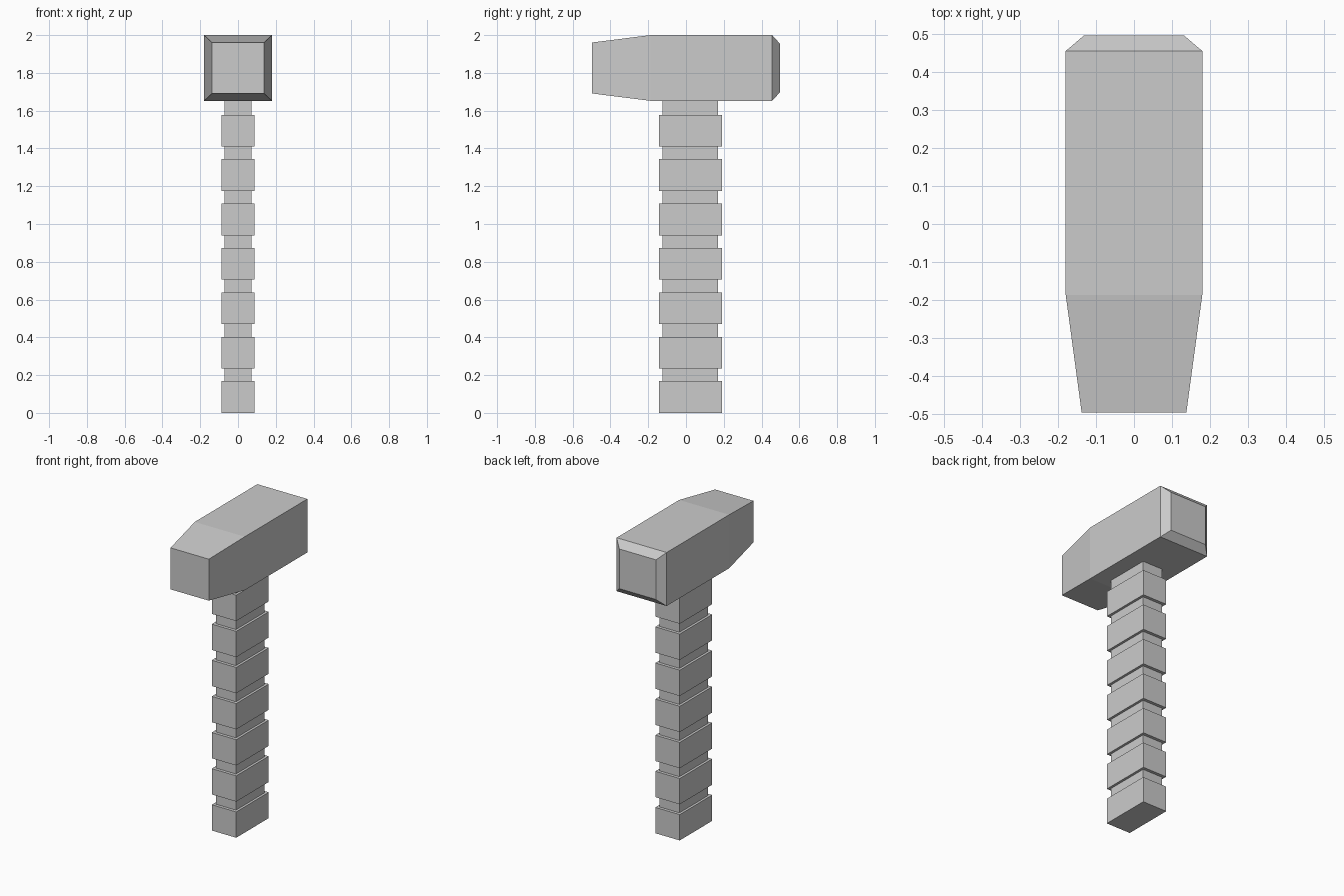
import bpy
import bmesh

if "Cube" in bpy.data.objects:
    bpy.data.objects.remove(bpy.data.objects["Cube"])

grey = bpy.data.materials.new("plain_grey")
grey.diffuse_color = (0.6, 0.6, 0.6, 1)
grey.use_nodes = True
grey.node_tree.nodes["Principled BSDF"].inputs["Base Color"].default_value = grey.diffuse_color


def loft(name, rings):
    """Join successive four-cornered rings into one closed solid."""
    bm = bmesh.new()
    loops = [[bm.verts.new(p) for p in ring] for ring in rings]
    for a, b in zip(loops, loops[1:]):
        for i in range(4):
            j = (i + 1) % 4
            bm.faces.new((a[i], a[j], b[j], b[i]))
    bm.faces.new(loops[0])
    bm.faces.new(loops[-1])
    bmesh.ops.recalc_face_normals(bm, faces=bm.faces[:])
    mesh = bpy.data.meshes.new(name)
    bm.to_mesh(mesh)
    bm.free()
    mesh.materials.append(grey)
    obj = bpy.data.objects.new(name, mesh)
    bpy.context.collection.objects.link(obj)
    return obj


CORNERS = ((-1, -1), (1, -1), (1, 1), (-1, 1))

# Hammer head: tapered front, chamfered back (y, half width, half height)
head_sections = [(-0.497, 0.138, 0.135), (-0.187, 0.18, 0.174),
                 (0.456, 0.18, 0.174), (0.497, 0.132, 0.129)]
loft("hammer_head", [[(sx * w, y, 1.826 + sz * h) for sx, sz in CORNERS]
                     for y, w, h in head_sections])

# Handle: seven wide grips separated by narrow grooves
PITCH, GRIP, CENTRE_Y = 0.235, 0.168, 0.023
WIDE, NARROW = (0.088, 0.167), (0.072, 0.147)
steps = []
for i in range(7):
    z = i * PITCH
    top = z + PITCH if i < 6 else 1.655
    steps += [(z, WIDE), (z + GRIP, WIDE), (z + GRIP, NARROW), (top, NARROW)]
loft("grooved_handle", [[(sx * hx, CENTRE_Y + sy * hy, z) for sx, sy in CORNERS]
                        for z, (hx, hy) in steps])
